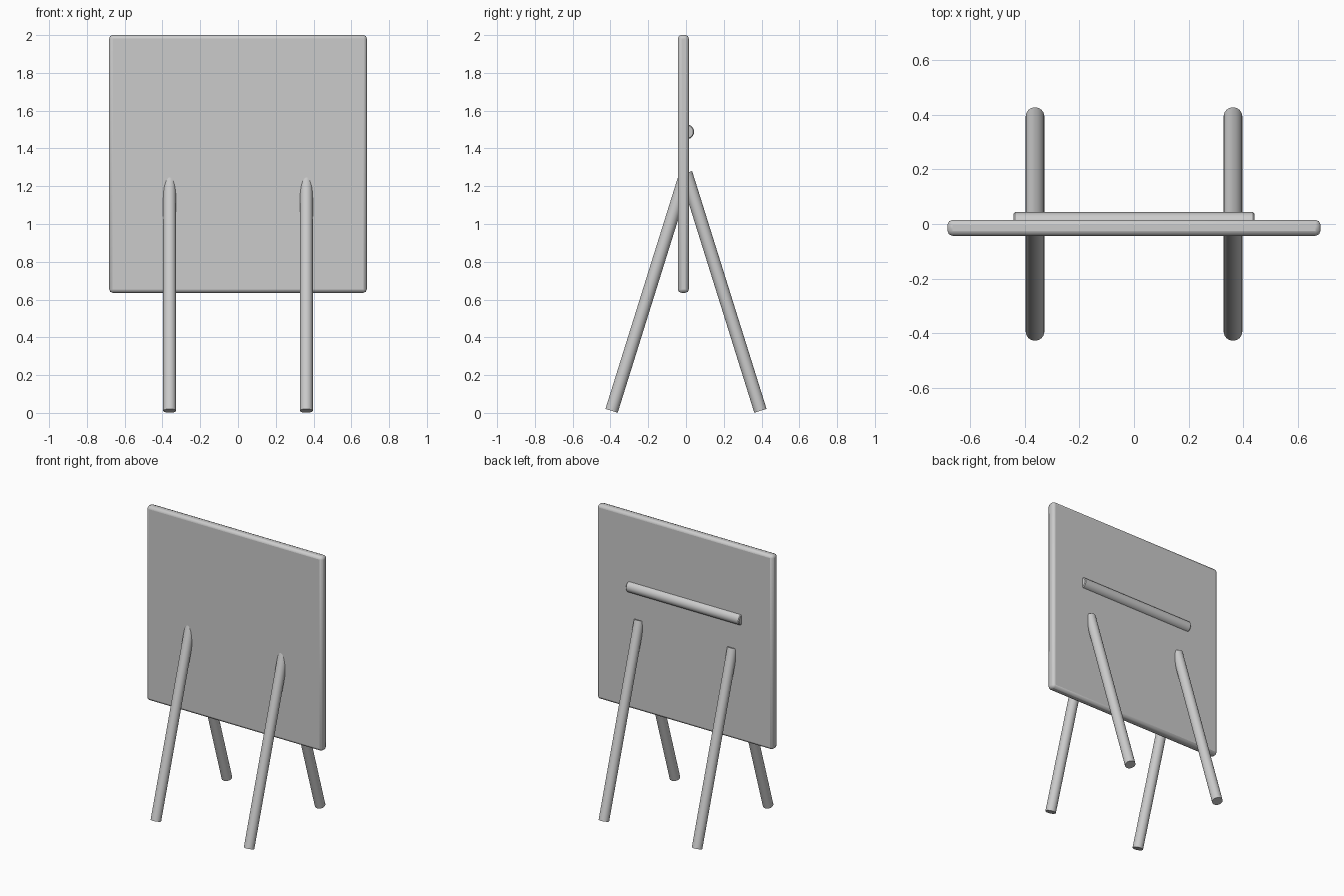
import bpy
import math
from mathutils import Vector

if "Cube" in bpy.data.objects:
    bpy.data.objects.remove(bpy.data.objects["Cube"], do_unlink=True)

# Single grey finish
GREY = (0.6, 0.6, 0.6, 1)
grey = bpy.data.materials.new("plain grey")
grey.use_nodes = True
grey.diffuse_color = GREY
grey.node_tree.nodes["Principled BSDF"].inputs["Base Color"].default_value = GREY


def finish(obj, name, bevel, segments):
    obj.name = name
    obj.data.materials.append(grey)
    bpy.ops.object.transform_apply(location=False, rotation=False, scale=True)
    if bevel:
        mod = obj.modifiers.new("soft edges", "BEVEL")
        mod.width = bevel
        mod.segments = segments
        mod.limit_method = "ANGLE"
        mod.angle_limit = math.radians(40)
    bpy.ops.object.shade_smooth_by_angle(angle=math.radians(35))


def rod(name, start, end, radius, bevel=0):
    a, b = Vector(start), Vector(end)
    bpy.ops.mesh.primitive_cylinder_add(
        vertices=32, radius=radius, depth=(b - a).length, location=(a + b) / 2,
        rotation=(b - a).to_track_quat("Z", "Y").to_euler())
    finish(bpy.context.object, name, bevel, 1)


# Upright board with softened edges
bpy.ops.mesh.primitive_cube_add(size=1, location=(0, -0.014, 1.318))
board = bpy.context.object
board.scale = (1.364, 0.058, 1.364)
finish(board, "board", 0.018, 2)

# Splayed legs meeting inside the board
for side, x in (("left", 0.362), ("right", -0.362)):
    for end, sign in (("front", -1), ("back", 1)):
        rod(f"{end}_{side}_leg", (x, sign * 0.394, 0.011), (x, 0, 1.27), 0.034)

# Horizontal rail on the back
rod("back_rail", (-0.44, 0.004, 1.488), (0.44, 0.004, 1.488), 0.039, 0.005)
